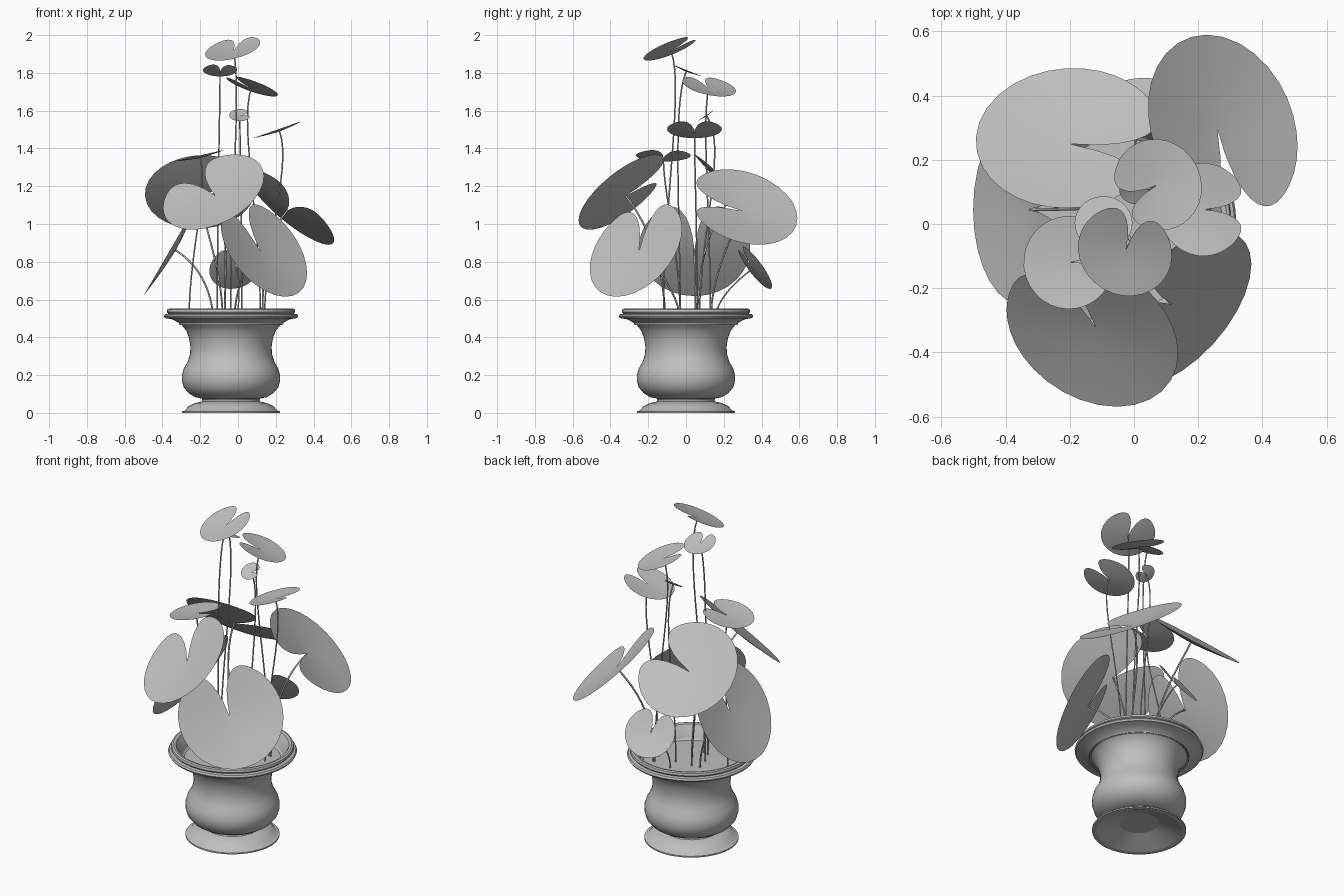
import bpy, bmesh, math
from mathutils import Vector

old = bpy.data.objects.get("Cube")
if old:
    bpy.data.objects.remove(old, do_unlink=True)

# One plain grey for everything
grey = bpy.data.materials.new("plain_grey")
grey.use_nodes = True
GREY = (0.52, 0.52, 0.52, 1)
grey.diffuse_color = GREY
bsdf = next(n for n in grey.node_tree.nodes if n.type == 'BSDF_PRINCIPLED')
bsdf.inputs["Base Color"].default_value = GREY

URN_X = -0.037


def add_object(name, bm, angle):
    mesh = bpy.data.meshes.new(name)
    bm.to_mesh(mesh)
    bm.free()
    mesh.materials.append(grey)
    obj = bpy.data.objects.new(name, mesh)
    bpy.context.collection.objects.link(obj)
    bpy.ops.object.select_all(action='DESELECT')
    obj.select_set(True)
    bpy.context.view_layer.objects.active = obj
    bpy.ops.object.shade_smooth_by_angle(angle=math.radians(angle))


def lathe(name, profile, steps=48):
    bm = bmesh.new()
    verts = [bm.verts.new((URN_X + r, 0, z)) for r, z in profile]
    edges = [bm.edges.new(pair) for pair in zip(verts, verts[1:])]
    bmesh.ops.spin(bm, geom=verts + edges, cent=(URN_X, 0, 0), axis=(0, 0, 1),
                   angle=math.tau, steps=steps, use_merge=False)
    bmesh.ops.remove_doubles(bm, verts=bm.verts, dist=0.0005)
    bmesh.ops.recalc_face_normals(bm, faces=bm.faces)
    add_object(name, bm, 35)


def leaf(name, tip, normal, notch, radius, rings=5, segs=44):
    """Round, cupped leaf with a notch running to the stem."""
    n = normal.normalized()
    d = (notch - n * notch.dot(n)).normalized()
    side = n.cross(d)
    bm = bmesh.new()
    centre = bm.verts.new(tip)
    rows = []
    start = math.radians(7)
    for i in range(segs + 1):
        u = i / segs
        # pack more points around the rounded lobes
        u -= 0.6 * math.sin(math.tau * u) / math.tau
        a = start + (math.tau - 2 * start) * u
        s = min(1, (min(a, math.tau - a) - start) / math.radians(50))
        reach = radius * (1 - 0.7 * (1 - s) ** 6)
        row = []
        for k in range(1, rings + 1):
            q = reach * k / rings
            lift = 0.09 * q * (q / radius) ** 0.5
            row.append(bm.verts.new(tip + d * (q * math.cos(a))
                                    + side * (q * math.sin(a)) + n * lift))
        rows.append(row)
    for r0, r1 in zip(rows, rows[1:]):
        bm.faces.new((centre, r0[0], r1[0]))
        for k in range(rings - 1):
            bm.faces.new((r0[k], r0[k + 1], r1[k + 1], r1[k]))
    add_object(name, bm, 60)


def stem(name, base, tip, normal, thickness):
    """Thin stalk rising from the soil and bending into the leaf."""
    n = normal.normalized()
    height = tip.z - base.z
    reach = min(0.2, 0.35 * height)
    ctrl = [base, base + Vector((0, 0, 0.45 * height)), tip - n * reach, tip]
    bm = bmesh.new()
    last = None
    steps, sides = 14, 6
    for i in range(steps + 1):
        t = i / steps
        w = ((1 - t) ** 3, 3 * t * (1 - t) ** 2, 3 * t * t * (1 - t), t ** 3)
        p = sum((c * f for c, f in zip(ctrl, w)), Vector())
        tangent = sum((c * f for c, f in zip(
            (ctrl[1] - ctrl[0], ctrl[2] - ctrl[1], ctrl[3] - ctrl[2]),
            ((1 - t) ** 2, 2 * t * (1 - t), t * t))), Vector()).normalized()
        # a fixed reference keeps the tube from twisting
        ax = tangent.cross(Vector((0.31, 0.95, 0.02))).normalized()
        ay = tangent.cross(ax)
        ring = [bm.verts.new(p + thickness * (ax * math.cos(math.tau * j / sides)
                                              + ay * math.sin(math.tau * j / sides)))
                for j in range(sides)]
        if last:
            for j in range(sides):
                m = (j + 1) % sides
                bm.faces.new((last[j], last[m], ring[m], ring[j]))
        last = ring
    bmesh.ops.recalc_face_normals(bm, faces=bm.faces)
    add_object(name, bm, 70)


# Urn: foot, bulb, flared neck, stepped rim and inner wall
lathe("urn", [
    (.235, 0), (.26, 0), (.26, .008), (.245, .012), (.225, .035),
    (.19, .052), (.155, .06), (.15, .068), (.155, .076), (.19, .083),
    (.225, .105), (.25, .135), (.26, .17), (.26, .2), (.25, .235),
    (.23, .27), (.217, .31), (.215, .35), (.222, .395), (.237, .435),
    (.265, .47), (.31, .495), (.35, .502), (.356, .512), (.35, .522),
    (.332, .525), (.34, .535), (.337, .548), (.327, .552), (.312, .548),
    (.302, .53), (.285, .5), (.272, .465)])
lathe("soil", [(0, .475), (.2, .472), (.278, .47)])
lathe("foot_hollow", [(.235, 0), (.11, .05)])
lathe("foot_recess", [(.11, .05), (0, .05)])

# name: stem tip, leaf normal, notch direction, radius, stem foot (x, y)
LEAVES = {
    "back_left_large": ((-.2, .25, 1.15), (-.05, .66, .74), (1, -.2, .2), .292, (-.08, .06)),
    "back_right_large": ((.26, .296, 1.07), (.62, .26, .74), (.05, -.3, .06), .297, (.13, .13)),
    "left_large": ((-.33, .045, .86), (-.86, 0, .5), (.5, 0, .86), .295, (-.13, .05)),
    "front_left_large": ((-.12, -.32, 1.15), (-.37, -.58, .72), (-.4, .7, .36), .288, (-.07, -.11)),
    "front_right_large": ((.12, -.25, .855), (.64, -.57, .52), (-.25, .1, .42), .297, (-.02, -.03)),
    "back_small": ((-.01, .355, .765), (-.25, .77, .58), (0, -.6, .8), .143, (.0, .15)),
    "left_middle": ((-.2, -.12, 1.35), (-.22, 0, .97), (1, .1, .2), .145, (-.26, -.03)),
    "right_middle": ((.22, .045, 1.49), (-.33, 0, .94), (1, 0, .3), .145, (.14, .06)),
    "upper_tiny": ((.01, .11, 1.572), (0, -.57, .82), (1, .2, .1), .056, (.02, .07)),
    "upper_right": ((.07, .12, 1.718), (.33, .2, .94), (-1, -.5, .4), .145, (.12, .13)),
    "upper_left": ((-.095, .0, 1.807), (0, .37, .93), (.1, -1, .4), .09, (-.11, -.03)),
    "top": ((-.025, -.08, 1.917), (-.25, -.4, 1), (.3, 1, .45), .15, (-.04, -.12)),
}
for name, (tip, normal, notch, radius, foot) in LEAVES.items():
    tip, normal = Vector(tip), Vector(normal)
    leaf(name + "_leaf", tip, normal, Vector(notch), radius)
    stem(name + "_stem", Vector((*foot, .47)), tip, normal,
         .005 if radius > .2 else .004)
